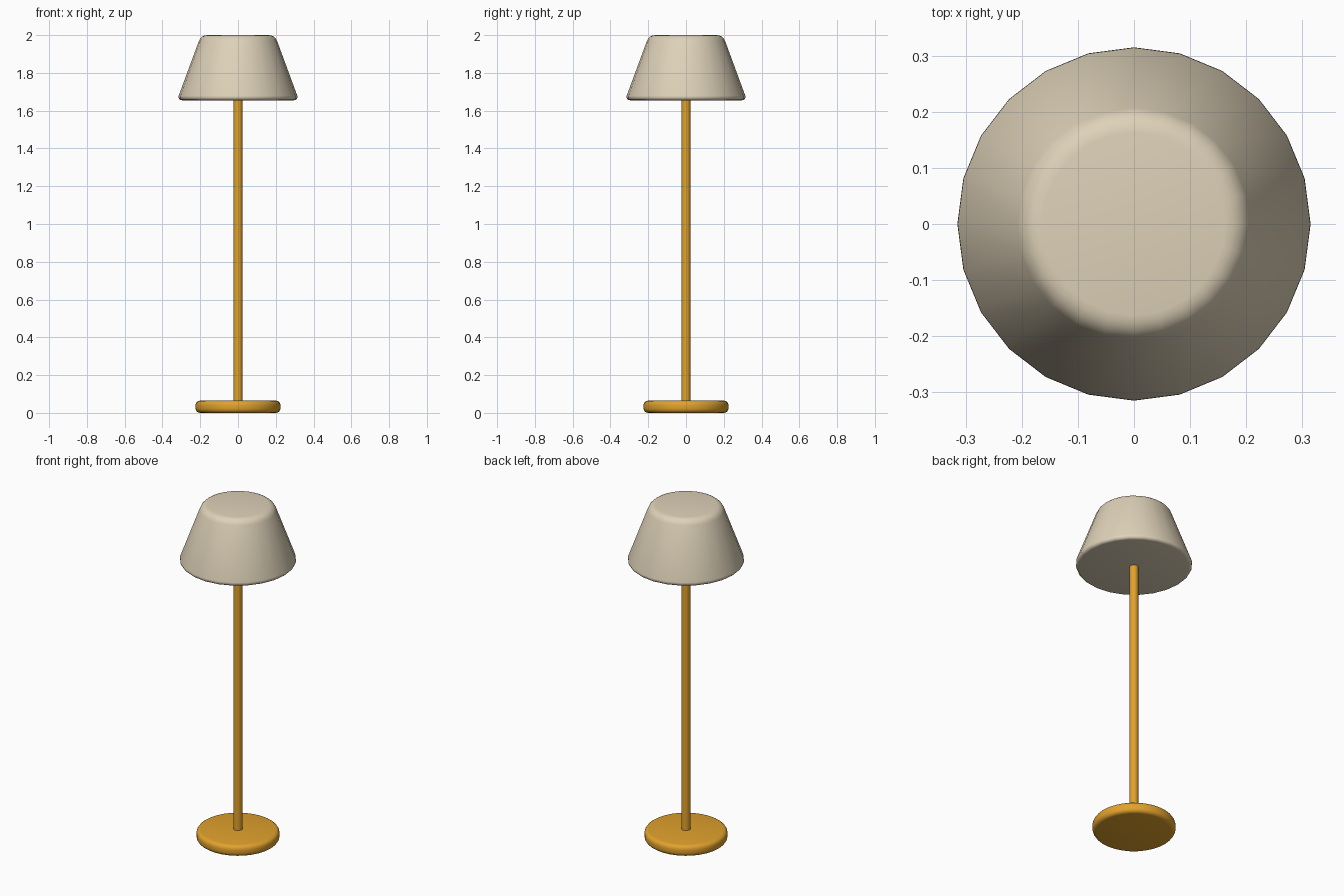
import bpy
import math

default_cube = bpy.data.objects.get("Cube")
if default_cube:
    bpy.data.objects.remove(default_cube)


def make_material(name, rgb):
    mat = bpy.data.materials.new(name)
    mat.use_nodes = True
    mat.diffuse_color = (*rgb, 1)
    mat.node_tree.nodes["Principled BSDF"].inputs["Base Color"].default_value = (*rgb, 1)
    return mat


def lathe(name, profile, sides, mat):
    """Closed solid turned around z from (radius, height) points, bottom to top."""
    verts = [(r * math.cos(2 * math.pi * i / sides), r * math.sin(2 * math.pi * i / sides), z)
             for r, z in profile for i in range(sides)]
    faces = [tuple(range(sides))[::-1]]
    for ring in range(len(profile) - 1):
        a, b = ring * sides, (ring + 1) * sides
        for i in range(sides):
            j = (i + 1) % sides
            faces.append((a + i, a + j, b + j, b + i))
    faces.append(tuple(range(len(verts) - sides, len(verts))))
    mesh = bpy.data.meshes.new(name)
    mesh.from_pydata(verts, [], faces)
    mesh.materials.append(mat)
    obj = bpy.data.objects.new(name, mesh)
    bpy.context.collection.objects.link(obj)
    bpy.ops.object.select_all(action="DESELECT")
    obj.select_set(True)
    bpy.context.view_layer.objects.active = obj
    bpy.ops.object.shade_smooth_by_angle(angle=math.radians(50))
    return obj


def arc(radius, height, size, start, end, steps=4):
    """Rounded corner points around a centre, angles in degrees."""
    angles = [math.radians(start + (end - start) * k / steps) for k in range(steps + 1)]
    return [(radius + size * math.cos(t), height + size * math.sin(t)) for t in angles]


brass = make_material("warm brass", (0.75, 0.36, 0.026))
cream = make_material("cream shade", (0.73, 0.64, 0.48))

# Round foot with softened rims
foot_profile = arc(0.201, 0.024, 0.024, -90, 0) + arc(0.201, 0.041, 0.024, 0, 90)
lathe("foot", foot_profile, 32, brass)

# Slim pole running into the shade
lathe("pole", [(0.024, 0.05), (0.024, 1.67)], 16, brass)

# Tapered closed shade with a tight lower rim and a rounder crown
shade_profile = arc(0.297, 1.673, 0.018, -90, 20) + arc(0.163, 1.953, 0.047, 20, 90)
lathe("lampshade", shade_profile, 24, cream)
